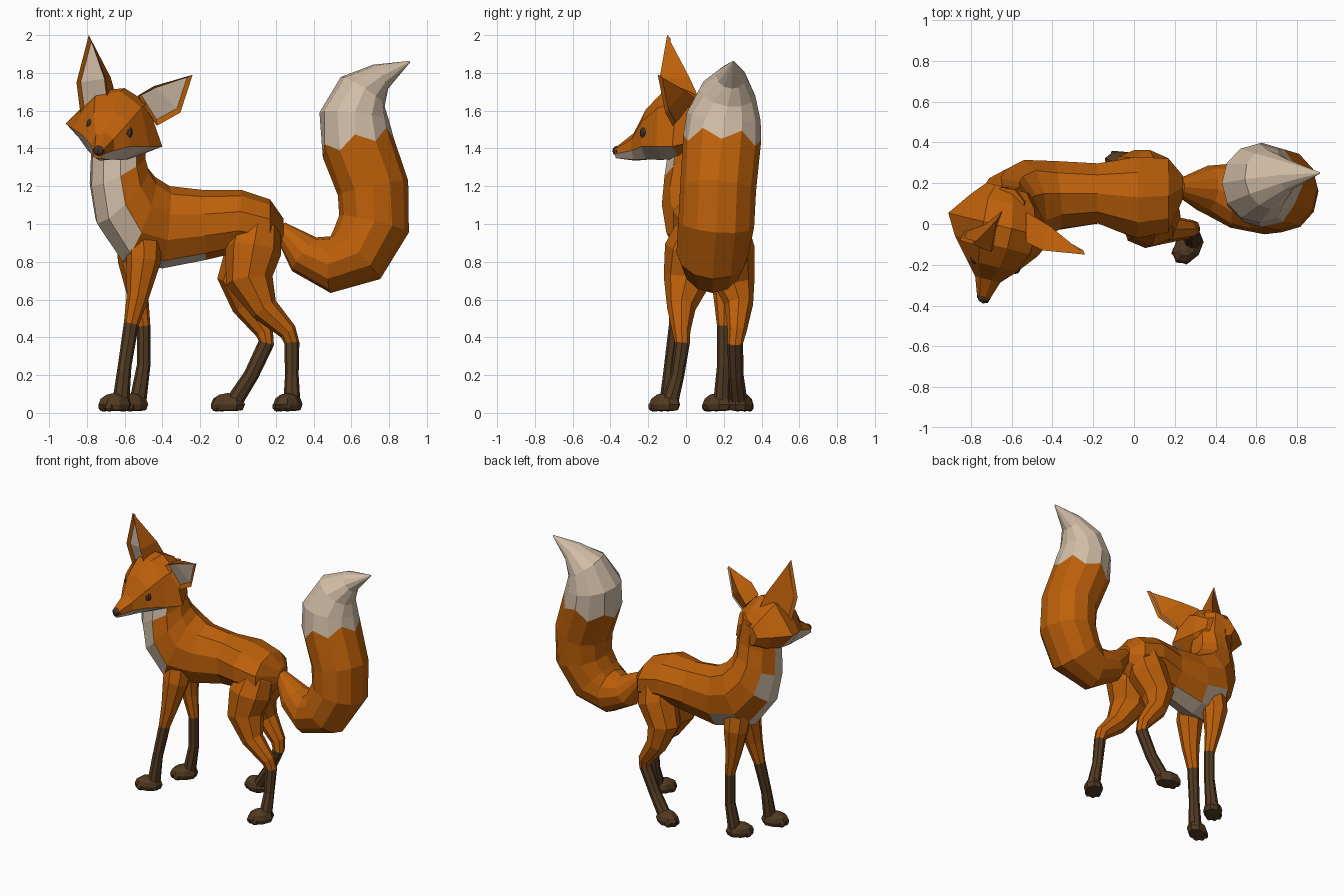
import bpy, bmesh, math
from mathutils import Vector, Matrix

cube = bpy.data.objects.get("Cube")
if cube:
    bpy.data.objects.remove(cube, do_unlink=True)


def material(name, rgb):
    m = bpy.data.materials.new(name)
    m.use_nodes = True
    m.diffuse_color = (*rgb, 1)
    bsdf = next(n for n in m.node_tree.nodes if n.type == "BSDF_PRINCIPLED")
    bsdf.inputs["Base Color"].default_value = (*rgb, 1)
    bsdf.inputs["Roughness"].default_value = 0.9
    return m


ORANGE = material("fur orange", (0.51, 0.117, 0.003))
CREAM = material("fur cream", (0.64, 0.51, 0.385))
BROWN = material("stocking brown", (0.085, 0.043, 0.016))
DARK = material("nose and eye dark", (0.06, 0.036, 0.02))


def finish(name, bm, mats, matrix=None):
    mesh = bpy.data.meshes.new(name)
    if matrix:
        bm.transform(matrix)
    bm.to_mesh(mesh)
    bm.free()
    for m in mats:
        mesh.materials.append(m)
    obj = bpy.data.objects.new(name, mesh)
    bpy.context.collection.objects.link(obj)
    return obj


def skin(name, rings, mats, rule, matrix=None):
    """Bridge rings of equal size; rule(section, side) picks the material."""
    bm = bmesh.new()
    vs = [[bm.verts.new(p) for p in ring] for ring in rings]
    n = len(vs[0])
    for s in range(len(vs) - 1):
        for i in range(n):
            j = (i + 1) % n
            f = bm.faces.new((vs[s][i], vs[s][j], vs[s + 1][j], vs[s + 1][i]))
            f.material_index = rule(s, i)
    for s, ring in ((0, vs[0]), (len(vs) - 2, vs[-1])):
        bm.faces.new(ring).material_index = rule(s, 0)
    bmesh.ops.recalc_face_normals(bm, faces=bm.faces)
    return finish(name, bm, mats, matrix)


def ring(centre, a, b, sides):
    steps = [math.tau * i / sides for i in range(sides)]
    return [centre + a * math.sin(t) + b * math.cos(t) for t in steps]


def tube(name, path, mats, first, sides=8, wide=1.0, jag=0.0):
    """Tube along (x, y, z, radius) points; second material from section first on."""
    pts = [Vector(p[:3]) for p in path]
    rings = []
    for k, p in enumerate(pts):
        t = (pts[min(k + 1, len(pts) - 1)] - pts[max(k - 1, 0)]).normalized()
        side = (Vector((0, 1, 0)) - t * t.y).normalized()
        r = path[k][3]
        loop = ring(p, side * r * wide, side.cross(t) * r, sides)
        if k == first:
            loop = [q + t * (jag if i % 2 else -jag) for i, q in enumerate(loop)]
        rings.append(loop)
    return skin(name, rings, mats, lambda s, i: int(s >= first))


def ball(name, mat, size, matrix, segments=8, rings=6):
    bm = bmesh.new()
    bmesh.ops.create_uvsphere(bm, u_segments=segments, v_segments=rings, radius=1)
    bmesh.ops.scale(bm, vec=size, verts=bm.verts)
    return finish(name, bm, [mat], matrix)


# Torso and neck: top point, bottom point, half width, turn of the section
torso = [
    ((0.24, 0.18, 1.03), (0.24, 0.18, 0.90), 0.06, 0),
    ((0.17, 0.14, 1.13), (0.17, 0.14, 0.83), 0.19, 0),
    ((0.02, 0.13, 1.18), (0.00, 0.13, 0.85), 0.21, 0),
    ((-0.18, 0.15, 1.18), (-0.17, 0.15, 0.81), 0.155, 0),
    ((-0.36, 0.15, 1.20), (-0.40, 0.13, 0.765), 0.175, 5),
    ((-0.44, 0.15, 1.25), (-0.61, 0.06, 0.80), 0.21, 12),
    ((-0.48, 0.14, 1.30), (-0.745, 0.00, 1.00), 0.195, 18),
    ((-0.50, 0.13, 1.36), (-0.775, -0.02, 1.20), 0.165, 22),
    ((-0.50, 0.12, 1.45), (-0.77, -0.02, 1.37), 0.14, 24),
    ((-0.54, 0.11, 1.62), (-0.74, -0.01, 1.56), 0.125, 20),
]
rings = []
for top, bottom, half, turn in torso:
    top, bottom = Vector(top), Vector(bottom)
    a = math.radians(turn)
    lateral = Vector((-math.sin(a), math.cos(a), 0)) * half
    rings.append(ring((top + bottom) / 2, lateral, (top - bottom) / 2, 10))


def bib(s, i):
    """Pale belly strip that widens up the chest and throat."""
    first = 3 if s in (4, 6) else 4
    last = 7 if s >= 7 else 6 if s >= 5 else 5
    return int(s >= 3 and first <= i <= last)


skin("body", rings, [ORANGE, CREAM], bib)

# Tail with a jagged pale tip
tail = [
    (0.22, 0.18, 0.98, 0.04), (0.35, 0.17, 0.84, 0.11), (0.49, 0.14, 0.785, 0.15),
    (0.63, 0.14, 0.84, 0.18), (0.72, 0.16, 1.00, 0.19), (0.715, 0.17, 1.19, 0.19),
    (0.63, 0.19, 1.43, 0.195), (0.615, 0.20, 1.57, 0.185), (0.66, 0.22, 1.70, 0.14),
    (0.755, 0.24, 1.78, 0.075), (0.91, 0.25, 1.86, 0.004),
]
tube("tail", tail, [ORANGE, CREAM], 6, 12, 1.06, 0.03)

# Legs, each ending in a paw with toes
legs = {
    "near_front": ([(-0.50, 0.10, 1.08, 0.03), (-0.50, 0.04, 0.97, 0.105),
                    (-0.50, -0.01, 0.80, 0.09), (-0.53, -0.035, 0.62, 0.06),
                    (-0.565, -0.05, 0.47, 0.04), (-0.60, -0.08, 0.25, 0.036),
                    (-0.62, -0.095, 0.06, 0.045)], (-0.9, -0.4)),
    "far_front": ([(-0.54, 0.12, 1.08, 0.03), (-0.55, 0.16, 0.97, 0.10),
                   (-0.55, 0.20, 0.80, 0.085), (-0.53, 0.20, 0.62, 0.055),
                   (-0.50, 0.20, 0.46, 0.036), (-0.50, 0.20, 0.25, 0.036),
                   (-0.53, 0.19, 0.06, 0.045)], (-0.7, -0.6)),
    "near_hind": ([(0.11, 0.12, 1.06, 0.04), (0.10, 0.07, 0.97, 0.125),
                   (0.08, 0.035, 0.86, 0.15), (0.06, 0.005, 0.70, 0.125),
                   (0.14, -0.025, 0.55, 0.075), (0.265, -0.025, 0.43, 0.048),
                   (0.285, -0.02, 0.37, 0.04), (0.285, -0.045, 0.20, 0.036),
                   (0.285, -0.085, 0.06, 0.045)], (-0.6, -0.8)),
    "far_hind": ([(0.11, 0.17, 1.06, 0.04), (0.09, 0.21, 0.97, 0.12),
                  (0.07, 0.23, 0.86, 0.135), (0.00, 0.255, 0.70, 0.11),
                  (0.04, 0.28, 0.57, 0.075), (0.14, 0.27, 0.43, 0.05),
                  (0.15, 0.26, 0.37, 0.042), (0.07, 0.265, 0.20, 0.04),
                  (-0.02, 0.28, 0.06, 0.045)], (-0.9, 0.3)),
}
for name, (path, aim) in legs.items():
    tube(name + "_leg", path, [ORANGE, BROWN], len(path) - 3)
    heading = Matrix.Rotation(math.atan2(aim[1], aim[0]), 4, "Z")
    place = Matrix.Translation((path[-1][0], path[-1][1], 0)) @ heading
    # Flat-soled pad
    pad = ball(name + "_paw", BROWN, (0.095, 0.066, 0.06),
               place @ Matrix.Translation((0.035, 0, 0.045)))
    for v in pad.data.vertices:
        v.co.z = max(v.co.z, 0.01)
    for k in (-1, 0, 1):
        spot = Matrix.Translation((0.098 - 0.016 * abs(k), 0.034 * k, 0.034))
        ball(name + "_toe", BROWN, (0.034, 0.022, 0.028), place @ spot, 6, 5)

# Head, built facing -y, skewed a little towards its left, then turned and tilted
skew = Matrix.Identity(4)
skew[0][1] = -0.07
pose = (Matrix.Translation((-0.655, -0.03, 1.49))
        @ Matrix.Rotation(math.radians(-14), 4, "Z")
        @ Matrix.Rotation(math.radians(13), 4, "Y") @ skew)
# forward, crown, brow (x, z), cheek (x, z), jaw (x, z), chin
skull = [
    (-0.21, 0.09, (0.08, 0.07), (0.11, 0.00), (0.07, -0.05), -0.06),
    (-0.14, 0.17, (0.12, 0.13), (0.175, -0.01), (0.11, -0.09), -0.10),
    (-0.02, 0.235, (0.135, 0.19), (0.27, -0.02), (0.12, -0.12), -0.12),
    (0.08, 0.22, (0.13, 0.16), (0.215, -0.03), (0.10, -0.13), -0.14),
    (0.18, 0.12, (0.10, 0.08), (0.13, -0.05), (0.06, -0.135), -0.15),
    (0.25, -0.005, (0.05, -0.025), (0.065, -0.085), (0.04, -0.14), -0.155),
    (0.35, -0.08, (0.025, -0.085), (0.03, -0.11), (0.02, -0.135), -0.14),
]
rings = []
for f, crown, brow, cheek, jaw, chin in skull:
    half = [(x, -f, z) for x, z in (brow, cheek, jaw)]
    other = [(-x, y, z) for x, y, z in reversed(half)]
    rings.append([(0, -f, crown), *half, (0, -f, chin), *other])
skin("head", rings, [ORANGE, CREAM], lambda s, i: int(s > 1 and 2 <= i <= 5), pose)
ball("nose", DARK, (0.034, 0.03, 0.028), pose @ Matrix.Translation((0, -0.34, -0.1)))
for side in (-1, 1):
    spot = Matrix.Translation((side * 0.106, -0.165, 0.018))
    ball("eye", DARK, (0.023, 0.027, 0.034), pose @ spot)


# Ears: hollow front, ridged back
def ear(name, base, mid, tip, base_half, mid_half, back):
    base, mid, tip, base_half, mid_half, back = map(
        Vector, (base, mid, tip, base_half, mid_half, back))
    bm = bmesh.new()
    lb, rb, lm, rm, t, kb, km = [bm.verts.new(p) for p in (
        base - base_half, base + base_half, mid - mid_half, mid + mid_half,
        tip, base + back, mid + back * 0.8)]
    front = [bm.faces.new((lb, rb, rm, lm)), bm.faces.new((lm, rm, t))]
    for loop in ((lb, lm, km, kb), (rb, kb, km, rm), (lm, t, km), (rm, km, t), (lb, kb, rb)):
        bm.faces.new(loop)
    bmesh.ops.recalc_face_normals(bm, faces=bm.faces)
    bmesh.ops.inset_region(bm, faces=front, thickness=0.015, depth=-0.02)
    for f in front:
        f.material_index = 1
    finish(name, bm, [ORANGE, CREAM])


ear("right_ear", (-0.76, -0.07, 1.60), (-0.778, -0.11, 1.76), (-0.79, -0.10, 2.0),
    (0.075, -0.03, 0.01), (0.077, -0.03, 0.01), (0.13, 0.16, 0.02))
ear("left_ear", (-0.48, -0.08, 1.60), (-0.375, -0.12, 1.66), (-0.24, -0.15, 1.79),
    (0.05, 0.01, -0.08), (0.07, 0.01, -0.07), (-0.05, 0.14, 0.06))
